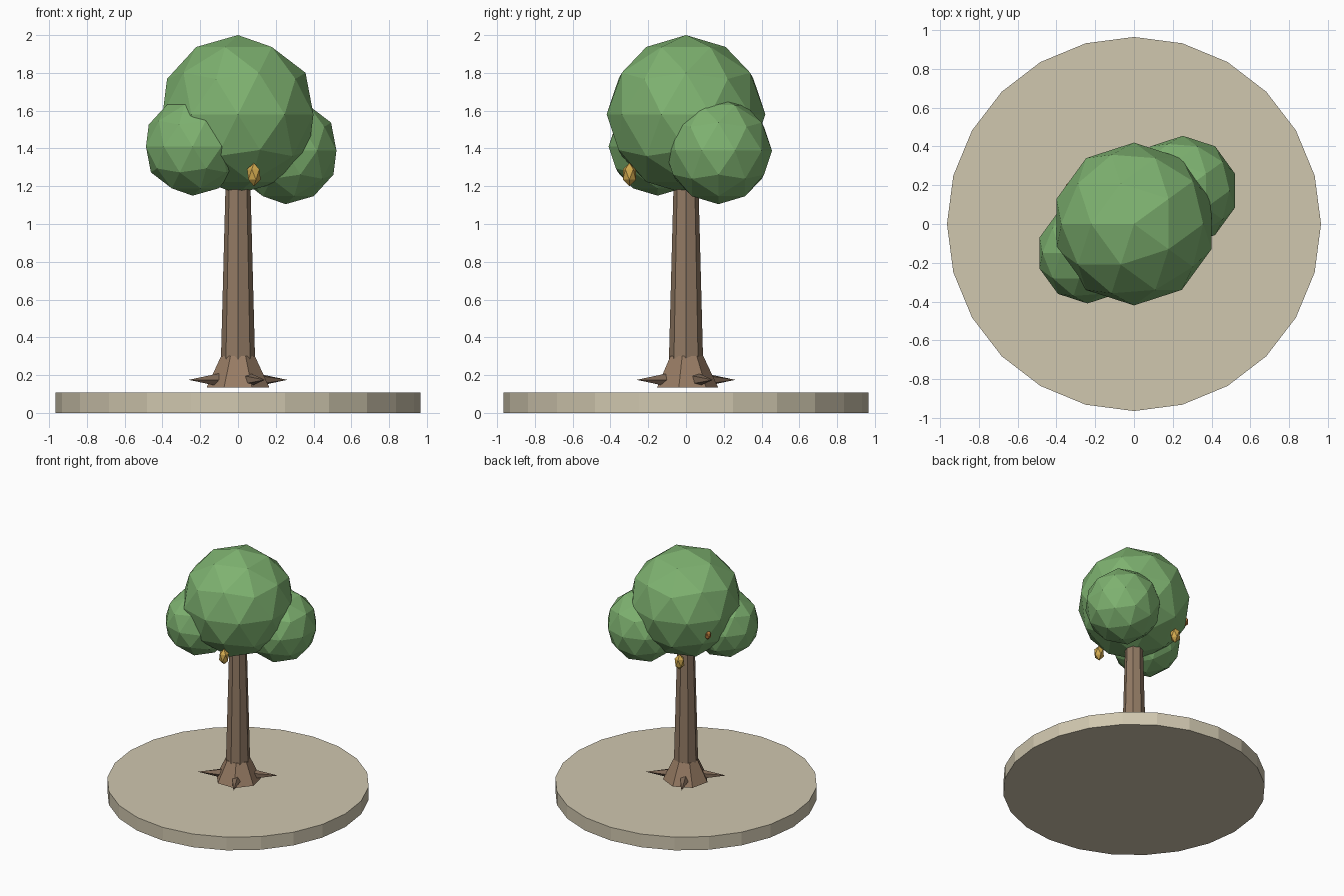
import bpy
import math
from mathutils import Vector

if "Cube" in bpy.data.objects:
    bpy.data.objects.remove(bpy.data.objects["Cube"])


def material(name, srgb):
    """Flat colour given as 0-255 sRGB, stored as linear."""
    m = bpy.data.materials.new(name)
    lin = [(c / 255 / 12.92) if c < 11 else ((c / 255 + 0.055) / 1.055) ** 2.4 for c in srgb]
    m.diffuse_color = (*lin, 1)
    m.use_nodes = True
    m.node_tree.nodes["Principled BSDF"].inputs["Base Color"].default_value = m.diffuse_color
    return m


SAND = material("sand", (208, 199, 175))
BARK = material("bark_brown", (146, 122, 100))
ROOT = material("root_brown", (152, 124, 100))
THORN = material("dark_root_brown", (130, 107, 88))
LEAF = material("leaf_green", (126, 178, 112))
GOLD = material("golden_fruit", (208, 168, 78))
AMBER = material("amber_fruit", (190, 125, 60))


def finish(name, mat):
    ob = bpy.context.object
    ob.name = name
    ob.data.materials.append(mat)
    return ob


def tapered(name, mat, sides, r_low, r_high, z_low, z_high):
    """Upright prism with different end radii."""
    bpy.ops.mesh.primitive_cone_add(vertices=sides, radius1=r_low, radius2=r_high,
                                    depth=z_high - z_low,
                                    location=(0, 0, (z_low + z_high) / 2))
    return finish(name, mat)


def ball(name, mat, loc, radius, detail, stretch=1.0):
    """Faceted sphere, optionally stretched upward."""
    bpy.ops.mesh.primitive_ico_sphere_add(subdivisions=detail, radius=radius,
                                          location=loc, rotation=(0, 0, math.pi))
    ob = finish(name, mat)
    ob.scale = (1, 1, stretch)
    return ob


# Round ground slab, trunk and flared foot
tapered("ground_disc", SAND, 24, 0.965, 0.965, 0.0, 0.107)
tapered("trunk", BARK, 8, 0.092, 0.063, 0.22, 1.32)
tapered("trunk_flare", ROOT, 7, 0.17, 0.092, 0.135, 0.30)

# Four pointed roots around the foot
for i in range(4):
    a = 0.5 + i * math.pi / 2
    out = Vector((math.cos(a), math.sin(a), 0))
    near, tip = 0.09, 0.297
    bpy.ops.mesh.primitive_cone_add(vertices=5, radius1=0.042, radius2=0,
                                    depth=tip - near,
                                    location=out * (near + tip) / 2 + Vector((0, 0, 0.175)),
                                    rotation=(0, math.pi / 2, a))
    finish(f"root_{i + 1}", THORN)

# Foliage clumps
ball("main_foliage", LEAF, (0, 0, 1.58), 0.42, 2)
ball("left_foliage", LEAF, (-0.24, -0.15, 1.41), 0.26, 2)
ball("right_foliage", LEAF, (0.252, 0.172, 1.388), 0.283, 2)

# Hanging fruit
ball("front_fruit", GOLD, (0.084, -0.30, 1.262), 0.04, 1, 1.55)
ball("back_fruit", GOLD, (-0.148, 0.295, 1.235), 0.04, 1, 1.55)
ball("side_fruit", AMBER, (-0.33, 0.19, 1.465), 0.027, 1, 1.5)
